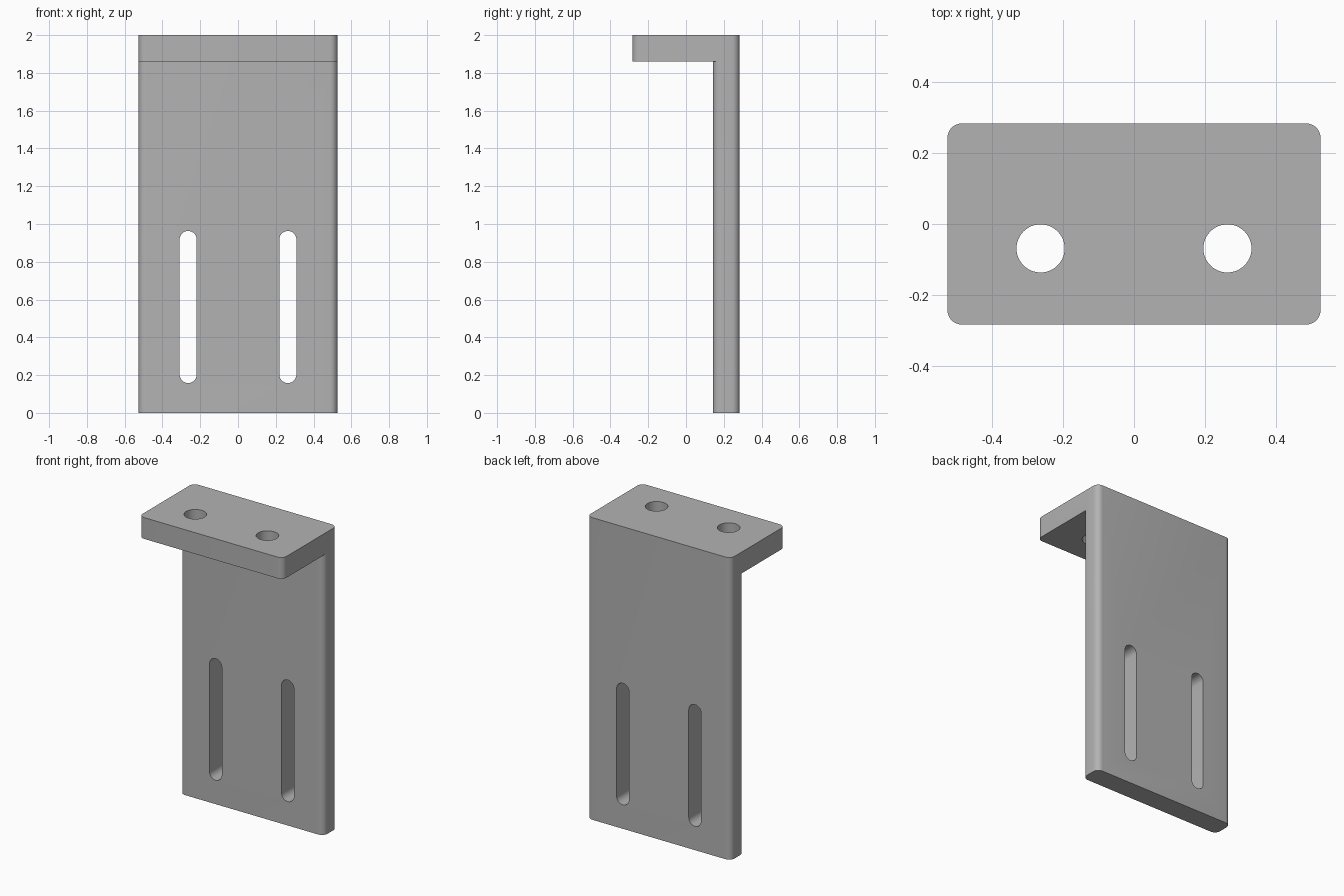
import bpy, bmesh, math

cube = bpy.data.objects.get("Cube")
if cube:
    bpy.data.objects.remove(cube, do_unlink=True)

HALF_W, HALF_D, HEIGHT = 0.527, 0.284, 2.0
THICK, CORNER = 0.141, 0.04
HOLE_X = 0.264

metal = bpy.data.materials.new("grey metal")
metal.use_nodes = True
grey = (0.45, 0.45, 0.45, 1)
metal.diffuse_color = grey
metal.node_tree.nodes["Principled BSDF"].inputs["Base Color"].default_value = grey


def rounded_outline(u0, u1, v0, v1, r, steps):
    """Counter-clockwise rectangle outline with arcs at its corners."""
    centres = [(u1 - r, v1 - r), (u0 + r, v1 - r), (u0 + r, v0 + r), (u1 - r, v0 + r)]
    points = []
    for i, (cu, cv) in enumerate(centres):
        for s in range(steps + 1):
            a = math.pi / 2 * (i + s / steps)
            points.append((cu + r * math.cos(a), cv + r * math.sin(a)))
    return points


def prism(name, outline, start, end, axis="z"):
    """Extrude an outline along z, or along y for an outline in x and z."""
    bm = bmesh.new()
    place = (lambda u, v: (u, v, start)) if axis == "z" else (lambda u, v: (u, start, v))
    face = bm.faces.new([bm.verts.new(place(u, v)) for u, v in outline])
    grown = bmesh.ops.extrude_face_region(bm, geom=[face])["geom"]
    shift = (0, 0, end - start) if axis == "z" else (0, end - start, 0)
    bmesh.ops.translate(bm, vec=shift, verts=[g for g in grown if isinstance(g, bmesh.types.BMVert)])
    bmesh.ops.remove_doubles(bm, verts=bm.verts, dist=1e-5)
    bmesh.ops.recalc_face_normals(bm, faces=bm.faces)
    mesh = bpy.data.meshes.new(name)
    bm.to_mesh(mesh)
    bm.free()
    mesh.materials.append(metal)
    obj = bpy.data.objects.new(name, mesh)
    bpy.context.collection.objects.link(obj)
    return obj


def combine(target, other, operation):
    """Apply a boolean and discard the helper."""
    mod = target.modifiers.new(operation, "BOOLEAN")
    mod.operation, mod.solver, mod.object = operation, "EXACT", other
    bpy.ops.object.select_all(action="DESELECT")
    target.select_set(True)
    bpy.context.view_layer.objects.active = target
    bpy.ops.object.modifier_apply(modifier=mod.name)
    bpy.data.objects.remove(other, do_unlink=True)


# Upright plate and top flange, fused into one bracket
bracket = prism("angle_bracket", rounded_outline(-HALF_W, HALF_W, HALF_D - THICK, HALF_D, CORNER, 8),
                0, HEIGHT)
flange = prism("flange", rounded_outline(-HALF_W, HALF_W, -HALF_D, HALF_D, CORNER, 8),
               HEIGHT - THICK, HEIGHT)
combine(bracket, flange, "UNION")

# Round bolt holes in the flange and long slots in the plate
for x in (-HOLE_X, HOLE_X):
    r = 0.068
    hole = prism("hole_cutter", rounded_outline(x - r, x + r, -0.069 - r, -0.069 + r, r, 12), 1.7, 2.2)
    combine(bracket, hole, "DIFFERENCE")
    r = 0.045
    slot = prism("slot_cutter", rounded_outline(x - r, x + r, 0.158, 0.963, r, 10), 0, 0.5, "y")
    combine(bracket, slot, "DIFFERENCE")

# Merge coplanar faces left by the cuts
bm = bmesh.new()
bm.from_mesh(bracket.data)
bmesh.ops.remove_doubles(bm, verts=bm.verts, dist=1e-5)
bmesh.ops.dissolve_limit(bm, angle_limit=math.radians(0.5), verts=bm.verts, edges=bm.edges)
bm.to_mesh(bracket.data)
bm.free()

bracket.select_set(True)
bpy.context.view_layer.objects.active = bracket
bpy.ops.object.shade_smooth_by_angle(angle=math.radians(30))
